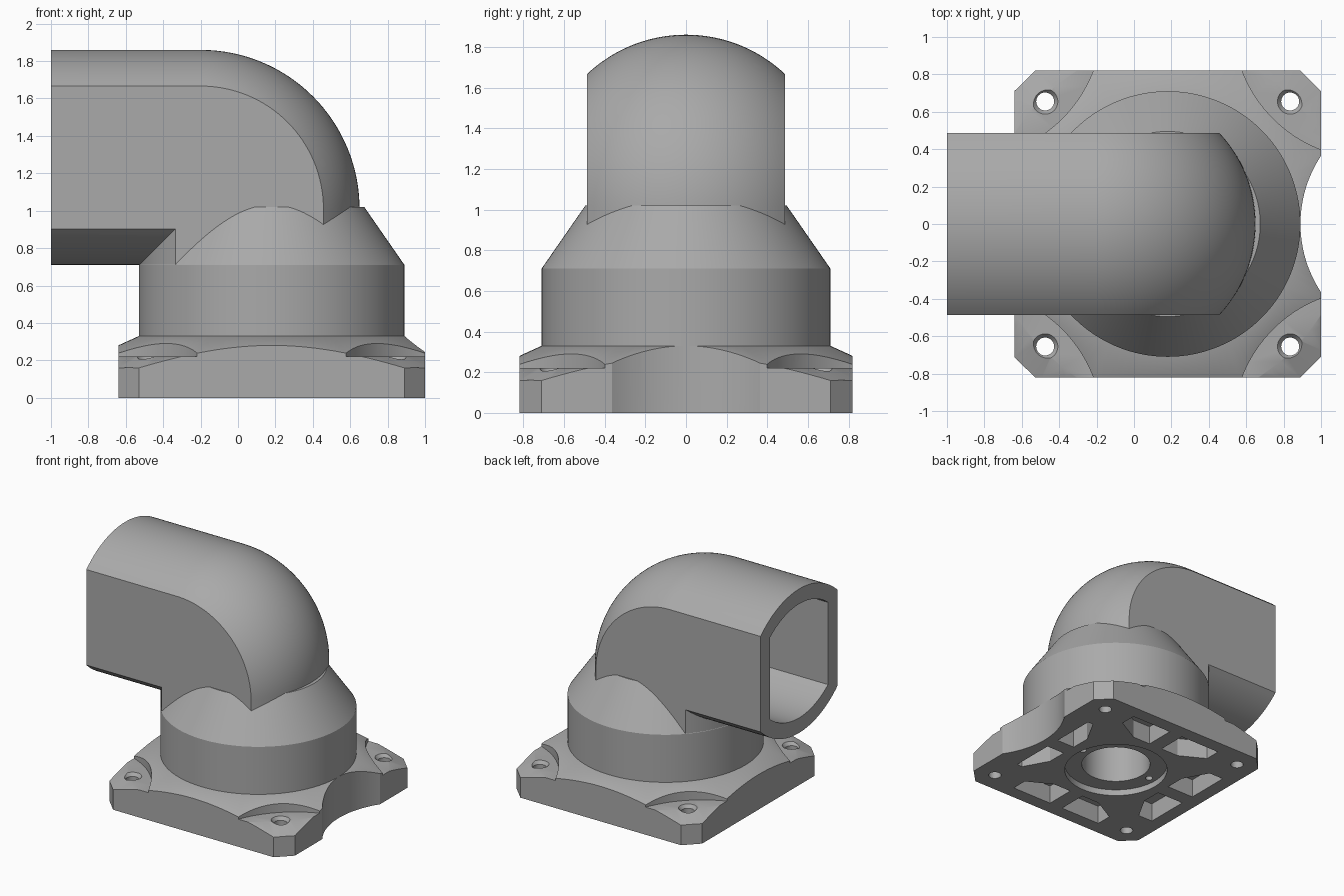
import bpy, bmesh, math
from mathutils import Vector

if "Cube" in bpy.data.objects:
    bpy.data.objects.remove(bpy.data.objects["Cube"])

CX = 0.18          # vertical axis of the body
HALF = 0.82        # half width of the flange

grey = bpy.data.materials.new("plain grey")
grey.use_nodes = True
grey.diffuse_color = (0.4, 0.4, 0.4, 1)
grey.node_tree.nodes["Principled BSDF"].inputs["Base Color"].default_value = (0.4, 0.4, 0.4, 1)


def finish(name, bm):
    bmesh.ops.recalc_face_normals(bm, faces=bm.faces)
    mesh = bpy.data.meshes.new(name)
    bm.to_mesh(mesh)
    bm.free()
    mesh.materials.append(grey)
    obj = bpy.data.objects.new(name, mesh)
    bpy.context.collection.objects.link(obj)
    return obj


def loft(name, rings):
    """Closed solid through rings of equal point count."""
    bm = bmesh.new()
    loops = [[bm.verts.new(p) for p in ring] for ring in rings]
    n = len(loops[0])
    for a, b in zip(loops, loops[1:]):
        for i in range(n):
            j = (i + 1) % n
            bm.faces.new((a[i], a[j], b[j], b[i]))
    bm.faces.new(loops[0])
    bm.faces.new(loops[-1])
    bmesh.ops.remove_doubles(bm, verts=bm.verts, dist=0.0001)
    return finish(name, bm)


def prism(name, points, z0, z1):
    """Outline given relative to the body axis, extruded upward."""
    return loft(name, [[(CX + x, y, z) for x, y in points] for z in (z0, z1)])


def lathe(name, profile, x=0, y=0, sides=96):
    angles = [2 * math.pi * i / sides for i in range(sides)]
    return loft(name, [[(CX + x + r * math.cos(a), y + r * math.sin(a), z) for a in angles]
                       for r, z in profile])


def boolean(obj, cutter, operation="DIFFERENCE", keep=False):
    mod = obj.modifiers.new("cut", "BOOLEAN")
    mod.operation, mod.solver, mod.object = operation, "EXACT", cutter
    graph = bpy.context.evaluated_depsgraph_get()
    mesh = bpy.data.meshes.new_from_object(obj.evaluated_get(graph))
    obj.modifiers.clear()
    obj.data = mesh
    if not keep:
        bpy.data.objects.remove(cutter)


def elbow_solid(name, width, radius, x_start, z_end, steps=32, cols=32):
    """Flat-sided pipe: round outer bend, sharp mitred inner corner."""
    ys = [width * (2 * i / cols - 1) for i in range(cols + 1)]
    rise = [math.sqrt(radius ** 2 - y ** 2) for y in ys]
    bend = Vector((-0.2, 0, 1.01))
    reach = [1.15 + h - bend.z for h in rise]
    low = [1.42 - h for h in rise]

    def ring(top, bottom):
        return ([(*top(d), y) for d, y in zip(reach, ys)]
                + [(*bottom(z), y) for z, y in reversed(list(zip(low, ys)))])

    rings = [ring(lambda d: (x_start, bend.z + d), lambda z: (x_start, z))]
    for k in range(steps + 1):
        a = math.pi / 2 * (1 - k / steps)
        rings.append(ring(lambda d: (bend.x + d * math.cos(a), bend.z + d * math.sin(a)),
                          lambda z: (z - 1.238, z)))
    rings.append(ring(lambda d: (bend.x + d, z_end), lambda z: (z - 1.238, z_end)))
    return loft(name, [[(x, y, z) for x, z, y in r] for r in rings])


# Flange: chamfered square with a sloping conical top
c = HALF - 0.11
corner = [(HALF, c), (c, HALF)]
outline = (corner + [(-x, y) for x, y in reversed(corner)]
           + [(-x, -y) for x, y in corner] + [(x, -y) for x, y in reversed(corner)])
flange = prism("flange", outline, 0, 0.5)
boolean(flange, lathe("slope", [(1.655, -0.1), (0.71, 0.33)], sides=128), "INTERSECT")
boolean(flange, lathe("scallop", [(0.66, -0.1), (0.66, 0.6)], x=1.37, sides=128))

# Corner seats, countersunk bolt holes
for sx in (-1, 1):
    for sy in (-1, 1):
        boolean(flange, lathe("seat", [(0.73, 0.22), (0.73, 0.6)], sx * 1.08, sy * 1.08, 128))
        boolean(flange, lathe("bolt_hole", [(0.048, -0.1), (0.048, 0.195), (0.068, 0.22),
                                            (0.068, 0.3)], sx * 0.655, sy * 0.655, 32))

# Weight-saving pockets underneath, two per side
for side in range(4):
    outer = 0.63 if side == 0 else 0.71
    for s in (-1, 1):
        shape = [(0.47, 0.06), (0.47, 0.22), (0.58, 0.42), (outer, 0.42), (outer, 0.06)]
        turn = [(1, 0), (0, 1), (-1, 0), (0, -1)][side]
        pts = [(u * turn[0] - s * v * turn[1], u * turn[1] + s * v * turn[0]) for u, v in shape]
        boolean(flange, prism("pocket", pts, -0.1, 0.15))

# Recess ring, small screw holes and central bore underneath
boolean(flange, lathe("recess", [(0.39, -0.1), (0.39, 0.05)]))
for s in (-1, 1):
    boolean(flange, lathe("screw_hole", [(0.028, -0.1), (0.028, 0.15)], x=s * 0.33, sides=24))
bore = lathe("bore", [(0.26, -0.2), (0.26, 0.6)])
boolean(flange, bore, keep=True)

# Collar: cylinder with a conical shoulder
collar = lathe("collar", [(0.71, 0.3), (0.71, 0.71), (0.495, 1.02)], sides=128)
boolean(collar, bore)

# Elbow pipe, hollowed together with the collar
elbow = elbow_solid("elbow_pipe", 0.487, 0.71, -1, 0.5)
cavity = elbow_solid("cavity", 0.365, 0.59, -1.1, 0.4)
boolean(collar, cavity, keep=True)
boolean(elbow, cavity)

for obj in (flange, collar, elbow):
    bpy.ops.object.select_all(action="DESELECT")
    obj.select_set(True)
    bpy.context.view_layer.objects.active = obj
    bpy.ops.object.shade_smooth_by_angle(angle=math.radians(25))
